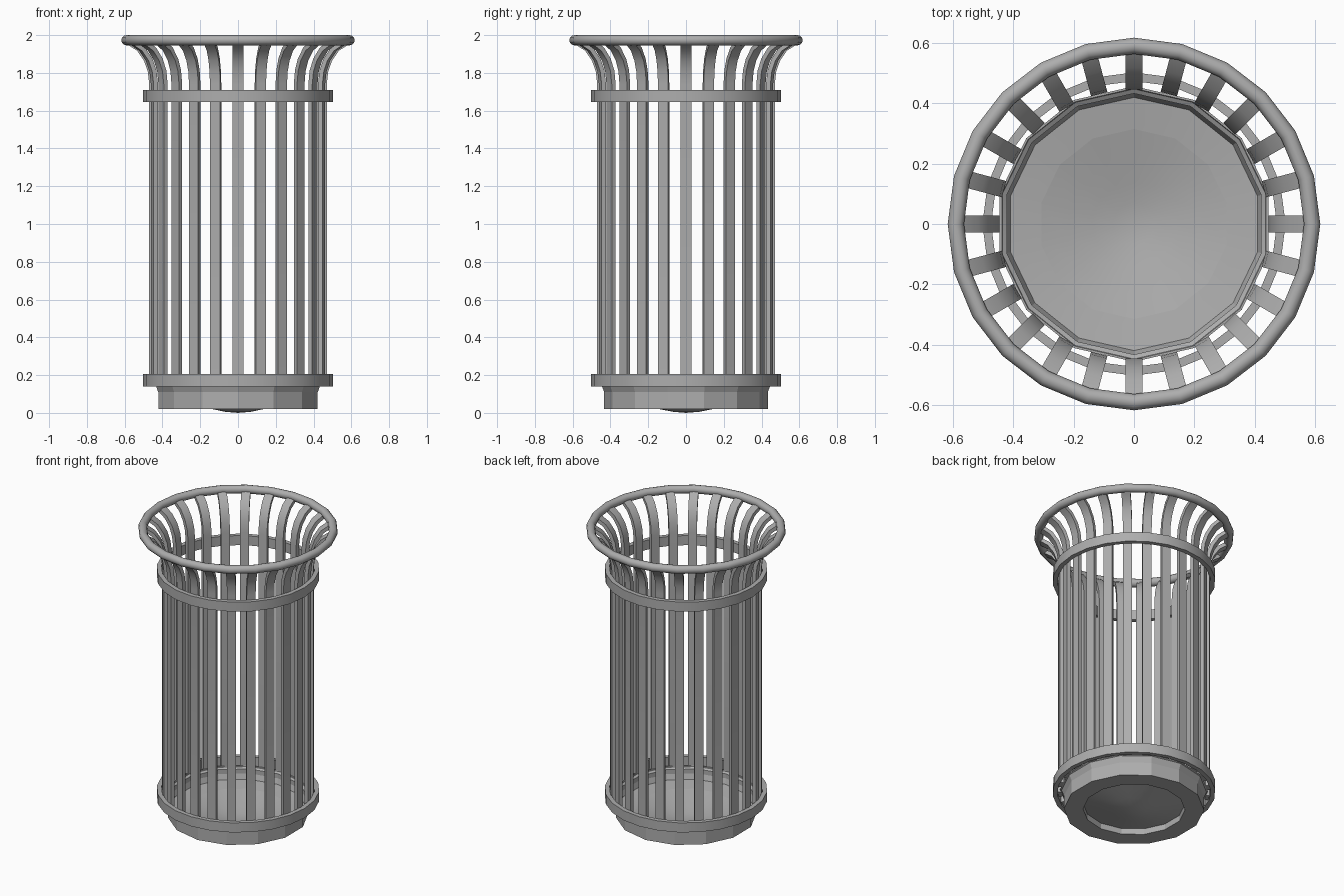
import bpy, bmesh
from math import pi, sin, cos, radians
from mathutils import Vector, Matrix

cube = bpy.data.objects.get("Cube")
if cube:
    bpy.data.objects.remove(cube, do_unlink=True)

SLATS = 24

metal = bpy.data.materials.new("grey_metal")
metal.use_nodes = True
grey = (0.42, 0.42, 0.42, 1)
metal.diffuse_color = grey
metal.node_tree.nodes["Principled BSDF"].inputs["Base Color"].default_value = grey


def finish(name, bm, angle=35):
    bmesh.ops.remove_doubles(bm, verts=bm.verts, dist=1e-5)
    bmesh.ops.recalc_face_normals(bm, faces=bm.faces)
    mesh = bpy.data.meshes.new(name)
    bm.to_mesh(mesh)
    bm.free()
    mesh.materials.append(metal)
    obj = bpy.data.objects.new(name, mesh)
    bpy.context.collection.objects.link(obj)
    bpy.ops.object.select_all(action="DESELECT")
    obj.select_set(True)
    bpy.context.view_layer.objects.active = obj
    bpy.ops.object.shade_smooth_by_angle(angle=radians(angle))
    return obj


def lathe(name, profile, sides, angle=35, closed=True):
    """Spin an (r, z) profile about z, with a corner on the y axis."""
    bm = bmesh.new()
    verts = [bm.verts.new((0, r, z)) for r, z in profile]
    edges = [bm.edges.new(pair) for pair in zip(verts, verts[1:])]
    if closed:
        edges.append(bm.edges.new((verts[-1], verts[0])))
    bmesh.ops.spin(bm, geom=verts + edges, axis=(0, 0, 1), cent=(0, 0, 0),
                   angle=2 * pi, steps=sides, use_merge=True)
    return finish(name, bm, angle)


# Fourteen-sided base tray with a flared lip and an open underside
lathe("base_tray", [(0.315, 0.02), (0.433, 0.02), (0.433, 0.14), (0.457, 0.155),
                    (0.45, 0.155), (0.42, 0.075), (0.315, 0.06)], 14, 20)

# Shallow dished floor
lathe("floor_dish", [(0.315, 0.06), (0.22, 0.038), (0.14, 0.02),
                     (0.07, 0.006), (0, 0)], 14, 40, closed=False)

# Flat hoops around the slats
for name, low in (("lower_hoop", 0.14), ("upper_hoop", 1.645)):
    lathe(name, [(0.474, low), (0.503, low), (0.503, low + 0.065),
                 (0.474, low + 0.065)], SLATS)

# Rounded top rim
lathe("top_rim", [(0.591 + 0.027 * cos(i * pi / 6), 1.973 + 0.027 * sin(i * pi / 6))
                  for i in range(12)], SLATS, 60)

# Slats: a flat bar swept along a path that flares out to the rim
path = [Vector((0, r, z)) for r, z in
        ((0.458, 0.15), (0.458, 1.74), (0.466, 1.81), (0.487, 1.87),
         (0.525, 1.925), (0.585, 1.965))]
half_width, half_depth = 0.028, 0.012
bm = bmesh.new()
rings = []
for i, point in enumerate(path):
    tangent = (path[min(i + 1, len(path) - 1)] - path[max(i - 1, 0)]).normalized()
    out = tangent.cross(Vector((1, 0, 0))) * half_depth
    side = Vector((half_width, 0, 0))
    rings.append([bm.verts.new(point + a * side + b * out)
                  for a, b in ((-1, -1), (1, -1), (1, 1), (-1, 1))])
for low, high in zip(rings, rings[1:]):
    for k in range(4):
        n = (k + 1) % 4
        bm.faces.new((low[k], low[n], high[n], high[k]))
bm.faces.new(rings[0])
bm.faces.new(rings[-1])
slat = finish("slat_1", bm)
for i in range(1, SLATS):
    copy = slat.copy()
    copy.name = f"slat_{i + 1}"
    copy.matrix_world = Matrix.Rotation(2 * pi * i / SLATS, 4, "Z")
    bpy.context.collection.objects.link(copy)
